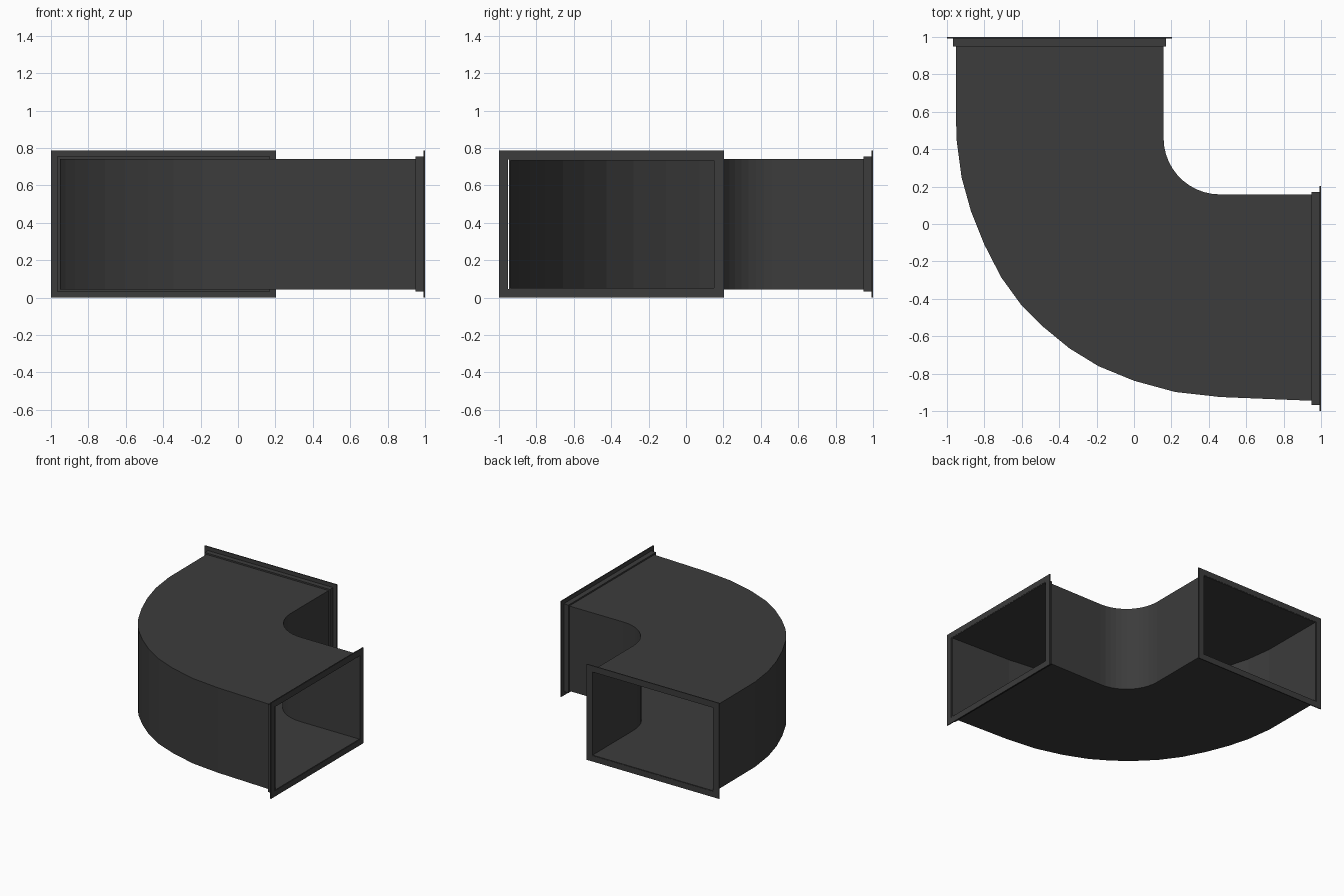
import bpy, bmesh, math

if "Cube" in bpy.data.objects:
    bpy.data.objects.remove(bpy.data.objects["Cube"])

Z0, Z1 = 0.044, 0.742       # duct bottom and top
U0, U1 = -0.956, 0.158      # duct sides at each opening

metal = bpy.data.materials.new("dark_metal")
metal.diffuse_color = (0.045, 0.045, 0.045, 1)
metal.use_nodes = True
metal.node_tree.nodes["Principled BSDF"].inputs["Base Color"].default_value = metal.diffuse_color


def loft(name, rings, closed):
    """Skin a list of equal closed rings; optionally join last to first."""
    bm = bmesh.new()
    vs = [[bm.verts.new(p) for p in r] for r in rings]
    n = len(rings[0])
    for i in range(len(vs) if closed else len(vs) - 1):
        a, b = vs[i], vs[(i + 1) % len(vs)]
        for j in range(n):
            k = (j + 1) % n
            bm.faces.new((a[j], a[k], b[k], b[j]))
    bmesh.ops.recalc_face_normals(bm, faces=bm.faces)
    me = bpy.data.meshes.new(name)
    bm.to_mesh(me)
    bm.free()
    me.materials.append(metal)
    ob = bpy.data.objects.new(name, me)
    bpy.context.collection.objects.link(ob)
    return ob


# Curved duct: outer and inner plan outlines, lofted as rectangular sections
outer = [(-0.953, 0.998), (-0.95, 0.46), (-0.922, 0.25), (-0.872, 0.07),
         (-0.80, -0.11), (-0.71, -0.285), (-0.605, -0.43), (-0.485, -0.55),
         (-0.345, -0.665), (-0.19, -0.76), (0.0, -0.838), (0.22, -0.898),
         (0.46, -0.925), (0.998, -0.947)]
steps = len(outer) - 3
inner = [(U1, 0.998)]
for i in range(steps + 1):
    a = math.pi + math.pi / 2 * i / steps
    inner.append((0.46 + 0.302 * math.cos(a), 0.46 + 0.302 * math.sin(a)))
inner.append((0.998, U1))
duct = loft("duct_elbow", [[(*o, Z0), (*n, Z0), (*n, Z1), (*o, Z1)]
                           for o, n in zip(outer, inner)], False)

# Sheet thickness, grown inward (the open shell's normals are made outward)
top = max(duct.data.polygons, key=lambda p: p.center.z)
if top.normal.z < 0:
    duct.data.flip_normals()
wall = duct.modifiers.new("wall", "SOLIDIFY")
wall.thickness = 0.008
wall.offset = -1
wall.use_even_offset = True

# Angle-iron flanges: L profile of (outward offset, distance along the duct)
profile = [(-0.003, 1.0), (0.044, 1.0), (0.044, 0.992),
           (0.012, 0.992), (0.012, 0.95), (-0.003, 0.95)]


def flange(name, place):
    rings = []
    for su, sz in ((-1, -1), (1, -1), (1, 1), (-1, 1)):
        u, z = (U0 if su < 0 else U1), (Z0 if sz < 0 else Z1)
        rings.append([place(u + su * d, t, z + sz * d) for d, t in profile])
    loft(name, rings, True)


flange("back_flange", lambda u, t, z: (u, t, z))
flange("right_flange", lambda u, t, z: (t, u, z))
